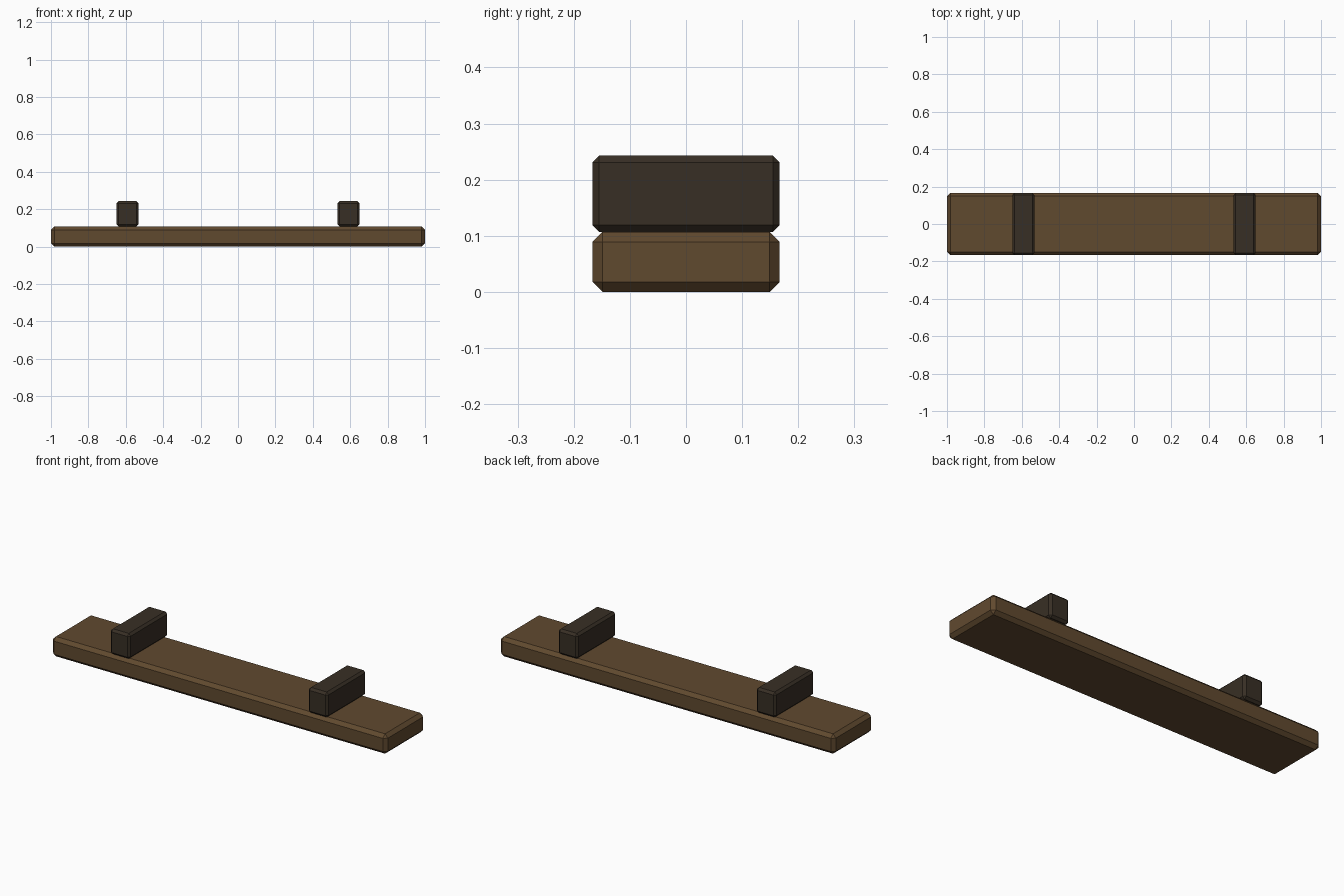
import bpy, bmesh

if "Cube" in bpy.data.objects:
    bpy.data.objects.remove(bpy.data.objects["Cube"])


def material(name, rgb):
    m = bpy.data.materials.new(name)
    m.diffuse_color = (*rgb, 1.0)
    m.use_nodes = True
    m.node_tree.nodes["Principled BSDF"].inputs["Base Color"].default_value = m.diffuse_color
    return m


def chamfered_box(name, lo, hi, chamfer, mat):
    """Flat-shaded box between two corners with every edge chamfered."""
    bm = bmesh.new()
    bmesh.ops.create_cube(bm, size=1.0)
    for v in bm.verts:
        v.co = [(lo[i] + hi[i]) / 2 + v.co[i] * (hi[i] - lo[i]) for i in range(3)]
    bmesh.ops.bevel(bm, geom=bm.edges[:], offset=chamfer, offset_type='OFFSET',
                    segments=1, profile=0.5, affect='EDGES')
    mesh = bpy.data.meshes.new(name)
    bm.to_mesh(mesh)
    bm.free()
    mesh.materials.append(mat)
    obj = bpy.data.objects.new(name, mesh)
    bpy.context.collection.objects.link(obj)
    return obj


brown = material("brown wood", (0.118, 0.067, 0.028))
dark = material("dark wood", (0.039, 0.028, 0.018))

# Long plank
chamfered_box("plank", (-1.0, -0.167, 0.0), (1.0, 0.167, 0.107), 0.018, brown)

# Two cross blocks resting on the plank
for side, x in (("left", -0.591), ("right", 0.591)):
    chamfered_box(side + "_cross_block", (x - 0.059, -0.167, 0.107),
                  (x + 0.059, 0.167, 0.243), 0.012, dark)
